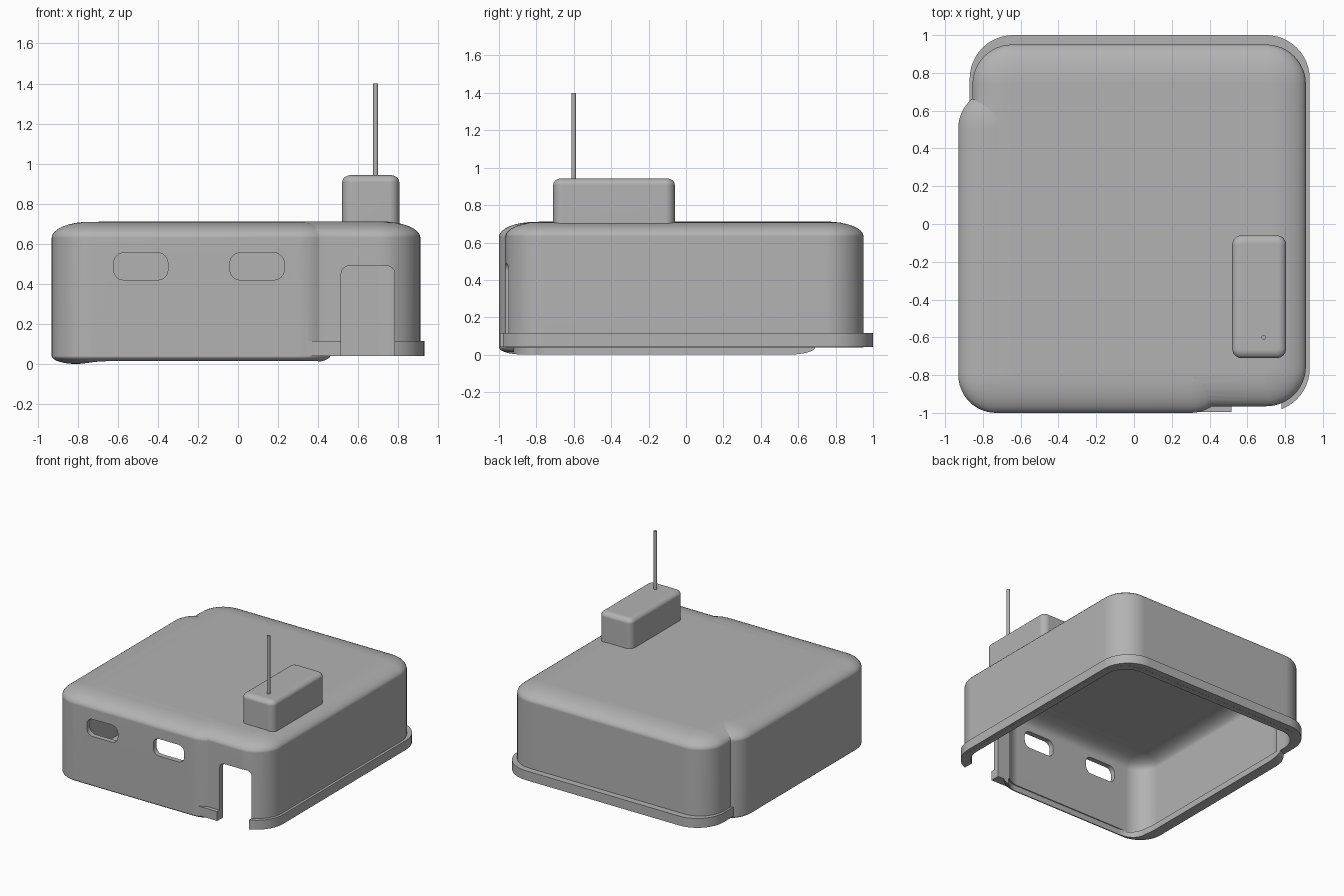
import bpy, bmesh, math
from math import sin, cos, pi

if "Cube" in bpy.data.objects:
    bpy.data.objects.remove(bpy.data.objects["Cube"], do_unlink=True)

grey = bpy.data.materials.new("plain_grey")
grey.use_nodes = True
colour = (0.45, 0.45, 0.45, 1)
grey.diffuse_color = colour
grey.node_tree.nodes["Principled BSDF"].inputs["Base Color"].default_value = colour


def finish(name, bm):
    bmesh.ops.recalc_face_normals(bm, faces=bm.faces)
    mesh = bpy.data.meshes.new(name)
    bm.to_mesh(mesh)
    bm.free()
    mesh.materials.append(grey)
    ob = bpy.data.objects.new(name, mesh)
    bpy.context.collection.objects.link(ob)
    return ob


def rounded_block(name, x0, x1, y0, y1, z0, z1, r, top=(0, 0), bottom=(0, 0), seg=12):
    """Block with round corners; top and bottom are (inset, height) of the rounded edges."""
    rings = []
    steps = [i / 8 * pi / 2 for i in range(9)]
    if bottom[0]:
        rings += [(bottom[0] * (1 - sin(a)), z0 + bottom[1] * (1 - cos(a))) for a in steps]
    else:
        rings.append((0, z0))
    if top[0]:
        rings += [(top[0] * (1 - cos(a)), z1 - top[1] * (1 - sin(a))) for a in steps]
    else:
        rings.append((0, z1))
    bm = bmesh.new()
    loops = []
    for inset, z in rings:
        loop = []
        for q, (cx, cy) in enumerate([(x1 - r, y1 - r), (x0 + r, y1 - r),
                                      (x0 + r, y0 + r), (x1 - r, y0 + r)]):
            for i in range(seg + 1):
                a = (q + i / seg) * pi / 2
                loop.append(bm.verts.new((cx + (r - inset) * cos(a), cy + (r - inset) * sin(a), z)))
        loops.append(loop)
    for low, high in zip(loops, loops[1:]):
        for i in range(len(low)):
            j = (i + 1) % len(low)
            bm.faces.new((low[i], low[j], high[j], high[i]))
    bm.faces.new(loops[0])
    bm.faces.new(loops[-1])
    return finish(name, bm)


def combine(target, other, operation):
    mod = target.modifiers.new(operation.lower(), 'BOOLEAN')
    mod.operation, mod.object, mod.solver = operation, other, 'EXACT'
    bpy.context.view_layer.objects.active = target
    bpy.ops.object.modifier_apply(modifier=mod.name)
    bpy.data.objects.remove(other, do_unlink=True)


def smooth(ob):
    bpy.ops.object.select_all(action='DESELECT')
    ob.select_set(True)
    bpy.context.view_layer.objects.active = ob
    bpy.ops.object.shade_smooth_by_angle(angle=math.radians(35))
    mod = ob.modifiers.new("even_shading", 'WEIGHTED_NORMAL')
    mod.keep_sharp = True


# Main shell: two overlapping rounded volumes and a base skirt
shell = rounded_block("shell", -0.855, 0.91, -0.965, 0.95, 0.04, 0.712, 0.21, top=(0.2, 0.08))
wing = rounded_block("wing", -0.93, 0.5, -1.0, 0.708, 0.0, 0.71, 0.2,
                     top=(0.19, 0.08), bottom=(0.13, 0.04))
skirt = rounded_block("skirt", -0.87, 0.93, -0.995, 1.0, 0.041, 0.115, 0.23)
combine(shell, wing, 'UNION')
combine(shell, skirt, 'UNION')

# Hollow interior, open underneath, with a curled lip on one side
cavity = rounded_block("cavity", -0.81, 0.865, -0.92, 0.905, -0.1, 0.667, 0.17, top=(0.16, 0.08))
wing_cavity = rounded_block("wing_cavity", -0.89, 0.46, -0.96, 0.668, 0.05, 0.665, 0.16, top=(0.15, 0.08))
mouth = rounded_block("mouth", -0.8, 0.45, -0.968, 0.6, -0.1, 0.06, 0.14)
for cutter in (cavity, wing_cavity, mouth):
    combine(shell, cutter, 'DIFFERENCE')


def opening(name, x0, x1, z0, z1, r):
    """Rounded cutter pushed through the front wall."""
    ob = rounded_block(name, x0, x1, z0, z1, -0.3, 0.3, r, seg=6)
    for v in ob.data.vertices:
        x, z, depth = v.co
        v.co = (x, -1.0 - depth, z)
    ob.data.flip_normals()
    bm = bmesh.new()
    bm.from_mesh(ob.data)
    bmesh.ops.recalc_face_normals(bm, faces=bm.faces)
    bm.to_mesh(ob.data)
    bm.free()
    return ob


# Two windows and a doorway in the front wall
for x in (-0.62, -0.04):
    combine(shell, opening("window", x, x + 0.27, 0.42, 0.555, 0.05), 'DIFFERENCE')
combine(shell, opening("doorway", 0.515, 0.782, -0.2, 0.49, 0.04), 'DIFFERENCE')
smooth(shell)

# Roof box and antenna
roof_box = rounded_block("roof_box", 0.52, 0.805, -0.71, -0.06, 0.69, 0.943, 0.05,
                         top=(0.045, 0.035), seg=8)
smooth(roof_box)
bm = bmesh.new()
bmesh.ops.create_cone(bm, cap_ends=True, segments=16, radius1=0.0125, radius2=0.0125, depth=0.47)
bmesh.ops.translate(bm, verts=bm.verts, vec=(0.687, -0.6, 1.165))
smooth(finish("antenna", bm))
